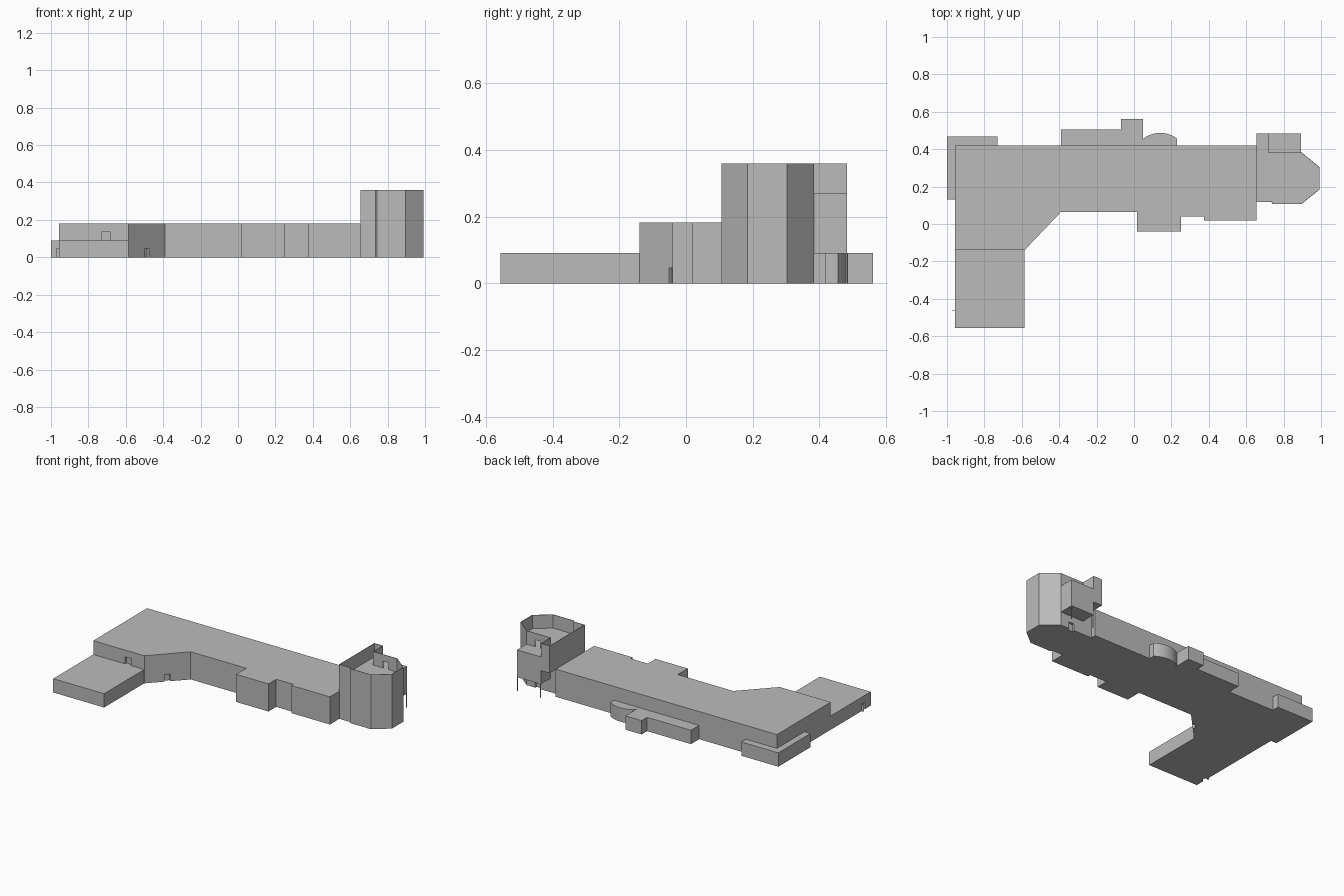
import bpy, bmesh, math
from mathutils import Vector

if "Cube" in bpy.data.objects:
    bpy.data.objects.remove(bpy.data.objects["Cube"])

stone = bpy.data.materials.new("plain_grey")
stone.diffuse_color = (0.5, 0.5, 0.5, 1)
stone.use_nodes = True
stone.node_tree.nodes["Principled BSDF"].inputs["Base Color"].default_value = stone.diffuse_color


def make_object(name, bm, material=stone):
    mesh = bpy.data.meshes.new(name)
    bm.to_mesh(mesh)
    bm.free()
    mesh.materials.append(material)
    obj = bpy.data.objects.new(name, mesh)
    bpy.context.collection.objects.link(obj)
    return obj


def prism(name, outline, z0, z1):
    """Solid block: a floor plan pulled up from z0 to z1."""
    bm = bmesh.new()
    base = bm.faces.new([bm.verts.new((x, y, z0)) for x, y in outline])
    top = bmesh.ops.extrude_face_region(bm, geom=[base])["geom"]
    moved = [v for v in top if isinstance(v, bmesh.types.BMVert)]
    bmesh.ops.translate(bm, verts=moved, vec=(0, 0, z1 - z0))
    bmesh.ops.recalc_face_normals(bm, faces=bm.faces)
    return make_object(name, bm)


def rect(x0, y0, x1, y1):
    return [(x0, y0), (x1, y0), (x1, y1), (x0, y1)]


def doorway(wall, x, y, z, direction, width=0.035, height=0.046, depth=0.015):
    """Recess cut into a wall; direction is the angle along the wall."""
    along = Vector((math.cos(direction), math.sin(direction)))
    across = Vector((-along.y, along.x))
    c = Vector((x, y))
    corners = [c + along * a * width / 2 + across * b * depth
               for a, b in ((-1, -1), (1, -1), (1, 1), (-1, 1))]
    cutter = prism("doorway_cutter", corners, z, z + height)
    cutter.hide_render = True
    cutter.hide_viewport = True
    cutter.display_type = 'WIRE'
    mod = wall.modifiers.new("doorway", 'BOOLEAN')
    mod.operation = 'DIFFERENCE'
    mod.solver = 'EXACT'
    mod.object = cutter


# Main two-storey hall with its stepped front
hall = prism("main_hall", [
    (-0.957, 0.42), (-0.957, -0.14), (-0.585, -0.14), (-0.39, 0.065),
    (0.015, 0.065), (0.015, -0.04), (0.25, -0.04), (0.25, 0.04),
    (0.375, 0.04), (0.375, 0.02), (0.656, 0.02), (0.656, 0.42)], 0, 0.182)

# Single-storey wing at the front left and low rooms along the back
wing = prism("front_wing", rect(-0.957, -0.557, -0.586, -0.14), 0, 0.091)
prism("back_corner_room", [(-1, 0.132), (-0.957, 0.132), (-0.957, 0.42),
                           (-0.73, 0.42), (-0.73, 0.467), (-1, 0.467)], 0, 0.091)
prism("back_corridor", rect(-0.39, 0.42, -0.07, 0.505), 0, 0.091)
prism("back_porch", rect(-0.07, 0.42, 0.048, 0.562), 0, 0.091)

# Curved bay: shallow arc from the porch to the back wall
arc = [(0.14 + 0.15 * math.sin(t), 0.337 + 0.15 * math.cos(t))
       for t in (math.radians(-37 + 74 * i / 10) for i in range(11))]
prism("curved_bay", [(0.048, 0.42)] + arc + [(0.23, 0.42)], 0, 0.091)

# Tower with angled corners, upper storey bridging out at the back
shell = [(0.655, 0.385), (0.655, 0.118), (0.735, 0.118), (0.742, 0.106),
         (0.895, 0.106), (0.993, 0.185), (0.993, 0.303), (0.893, 0.385)]
tower = prism("tower", shell, 0, 0.27)
prism("tower_overhang", rect(0.72, 0.385, 0.893, 0.484), 0.09, 0.27)
prism("tower_stair_bay", rect(0.655, 0.385, 0.72, 0.484), 0.18, 0.27)

# Thin parapet wall around the sunken tower roof
ring = shell[1:] + [(0.72, 0.385), (0.72, 0.484), (0.655, 0.484)]
bm = bmesh.new()
low = [bm.verts.new((x, y, 0.27)) for x, y in ring]
high = [bm.verts.new((x, y, 0.359)) for x, y in ring]
for i in range(len(ring)):
    j = (i + 1) % len(ring)
    bm.faces.new((low[i], low[j], high[j], high[i]))
parapet = make_object("tower_parapet", bm)
thick = parapet.modifiers.new("thickness", 'SOLIDIFY')
thick.thickness = 0.003
thick.offset = -1
thick.use_even_offset = True

# Posts carrying the overhang
for x in (0.7225, 0.8905):
    prism("overhang_post", rect(x - 0.0025, 0.479, x + 0.0025, 0.484), 0, 0.09)

# Doorways
doorway(hall, -0.705, -0.14, 0.091, 0, width=0.043)
doorway(hall, -0.489, -0.039, 0, math.atan2(0.205, 0.195))
doorway(wing, -0.957, -0.48, 0, math.pi / 2)
doorway(tower, 0.81, 0.385, 0, 0, width=0.04)
doorway(parapet, 0.81, 0.385, 0.265, 0, width=0.04, height=0.05)

# Door leaf standing open on the wing's side
prism("open_door_leaf", rect(-0.973, -0.464, -0.957, -0.462), 0, 0.046)
